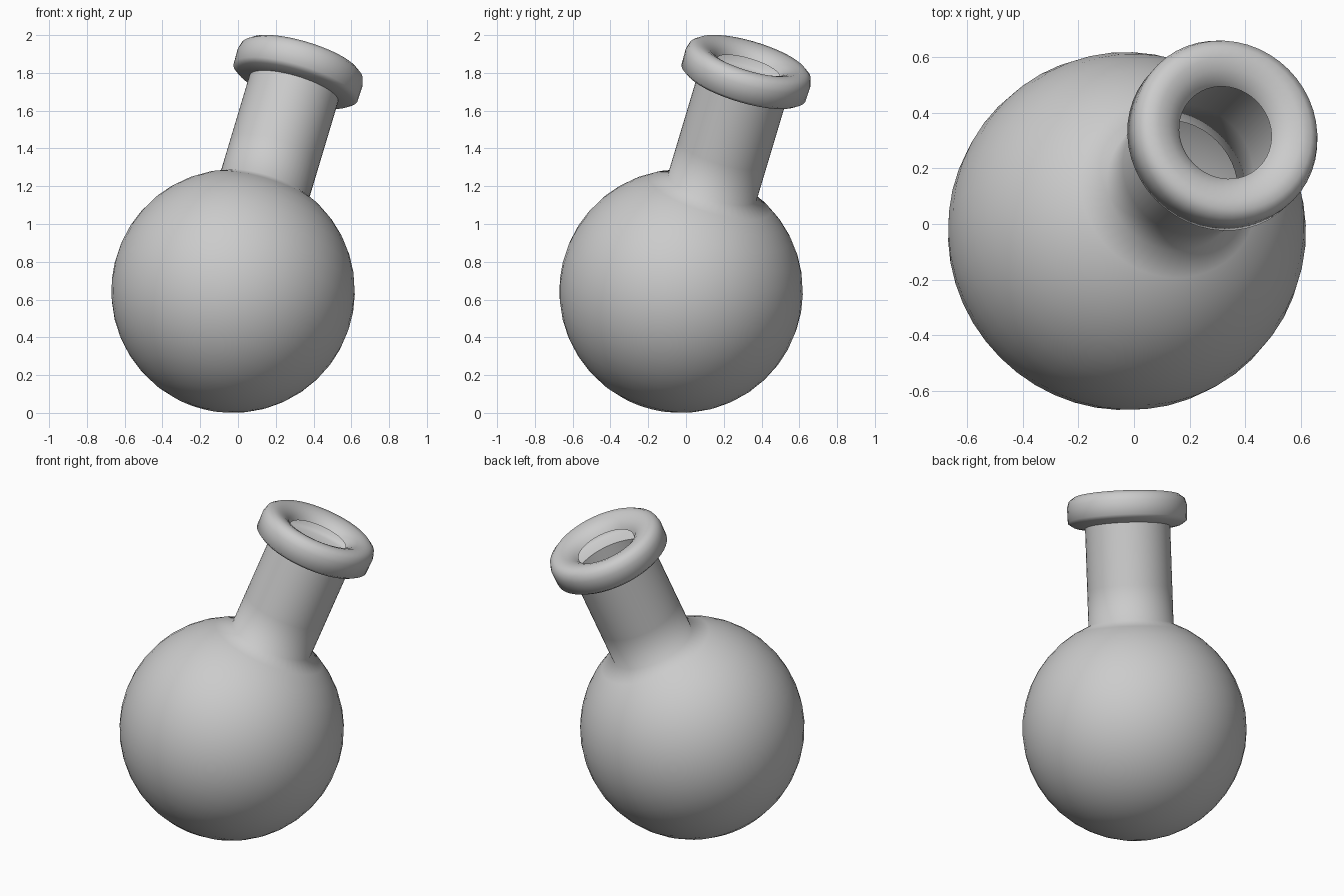
import bpy, bmesh
from math import sin, cos, asin, pi, radians
from mathutils import Vector

if "Cube" in bpy.data.objects:
    bpy.data.objects.remove(bpy.data.objects["Cube"])

R = 0.645            # bulb radius
NECK = 0.245         # neck radius
CENTRE = Vector((-0.026, -0.026, R))
AXIS = Vector((0.3, 0.3, 1.0)).normalized()

# profile (radius, distance along axis): bulb up to the neck opening
end = pi - asin(NECK / R)
profile = [(R * sin(end * i / 18), -R * cos(end * i / 18)) for i in range(19)]
# straight neck
profile += [(NECK, 0.8), (NECK, 1.0), (NECK, 1.165)]
# rounded rim, rolling into the mouth
profile += [(0.315, 1.18), (0.343, 1.2), (0.345, 1.285), (0.334, 1.322),
            (0.305, 1.344), (0.265, 1.345), (0.225, 1.332), (0.19, 1.31),
            (0.173, 1.285)]

# lathe the open flask around its axis
bm = bmesh.new()
verts = [bm.verts.new((r, 0, h)) for r, h in profile]
edges = [bm.edges.new(pair) for pair in zip(verts, verts[1:])]
bmesh.ops.spin(bm, geom=verts + edges, cent=(0, 0, 0), axis=(0, 0, 1),
               angle=2 * pi, steps=48, use_duplicate=False)
bmesh.ops.remove_doubles(bm, verts=bm.verts, dist=1e-4)
bmesh.ops.recalc_face_normals(bm, faces=bm.faces)
lowest = min(bm.faces, key=lambda f: f.calc_center_median().z)
if lowest.normal.z > 0:
    bmesh.ops.reverse_faces(bm, faces=bm.faces)

# tilt towards the back right and stand on the ground
tilt = Vector((0, 0, 1)).rotation_difference(AXIS).to_matrix()
for v in bm.verts:
    v.co = tilt @ v.co + CENTRE

mesh = bpy.data.meshes.new("round_flask")
bm.to_mesh(mesh)
bm.free()
flask = bpy.data.objects.new("round_flask", mesh)
bpy.context.collection.objects.link(flask)
bpy.context.view_layer.objects.active = flask
flask.select_set(True)
bpy.ops.object.shade_smooth_by_angle(angle=radians(75))
